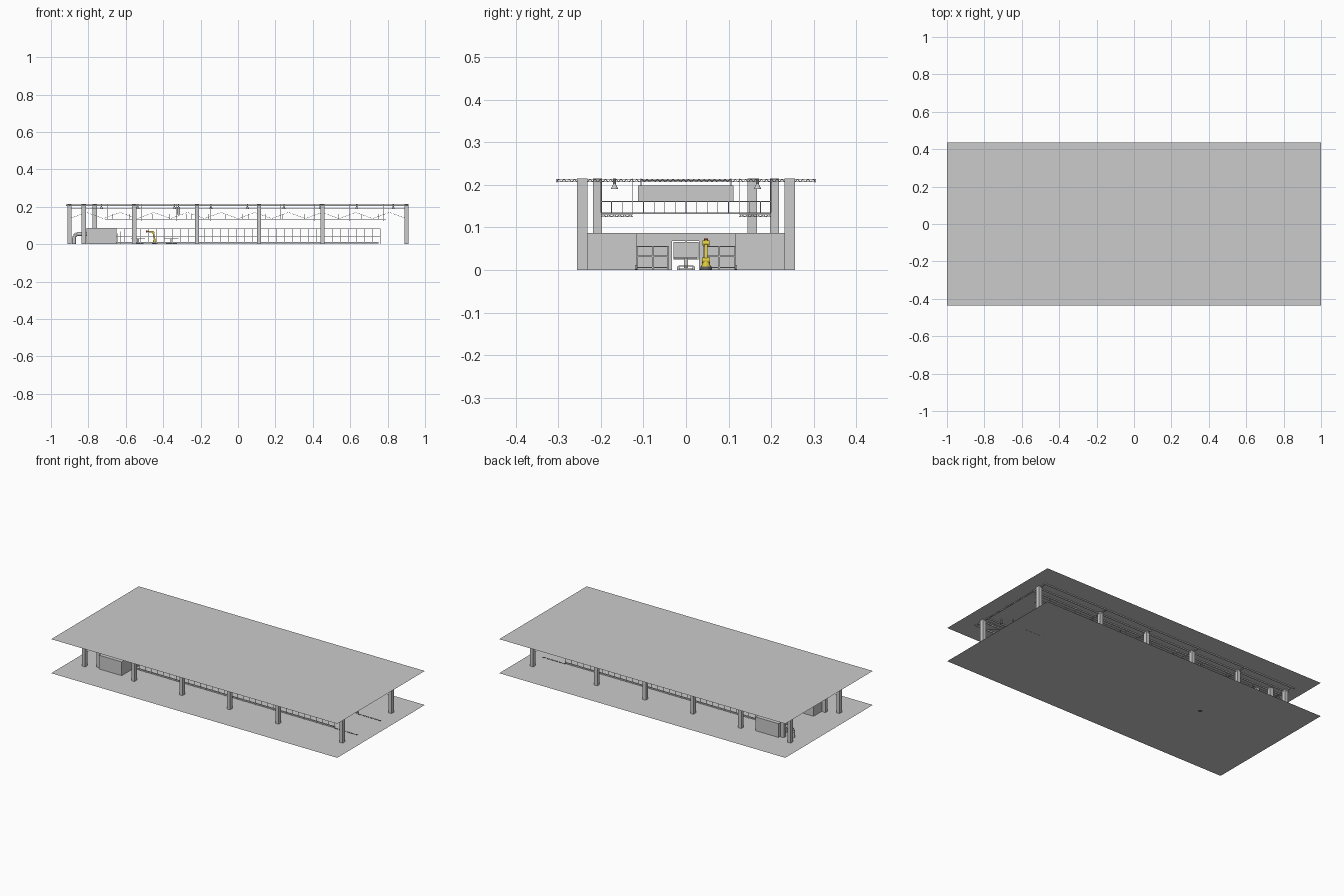
import bpy, bmesh, math
from mathutils import Vector, Matrix

if "Cube" in bpy.data.objects:
    bpy.data.objects.remove(bpy.data.objects["Cube"])


def material(name, rgb):
    m = bpy.data.materials.new(name)
    m.diffuse_color = (*rgb, 1)
    m.use_nodes = True
    m.node_tree.nodes["Principled BSDF"].inputs["Base Color"].default_value = m.diffuse_color
    return m


YELLOW = material("yellow", (0.75, 0.6, 0.05))
RED = material("red", (0.6, 0.05, 0.04))
WHITE = material("white", (0.95, 0.95, 0.95))
DARK = material("dark", (0.12, 0.12, 0.12))


class Part:
    """Collects simple solids into one named object."""

    def __init__(self):
        self.bm = bmesh.new()

    def box(self, x0, x1, y0, y1, z0, z1):
        m = Matrix.Translation(((x0 + x1) / 2, (y0 + y1) / 2, (z0 + z1) / 2))
        m = m @ Matrix.Diagonal((x1 - x0, y1 - y0, z1 - z0, 1))
        bmesh.ops.create_cube(self.bm, size=1, matrix=m)

    def bar(self, a, b, w=0.002):
        a, b = Vector(a), Vector(b)
        d = b - a
        m = Matrix.Translation((a + b) / 2) @ d.to_track_quat('Z', 'Y').to_matrix().to_4x4()
        bmesh.ops.create_cube(self.bm, size=1, matrix=m @ Matrix.Diagonal((w, w, d.length, 1)))

    def cone(self, a, b, r1, r2, n=12):
        a, b = Vector(a), Vector(b)
        d = b - a
        m = Matrix.Translation((a + b) / 2) @ d.to_track_quat('Z', 'Y').to_matrix().to_4x4()
        bmesh.ops.create_cone(self.bm, cap_ends=True, segments=n, radius1=r1,
                              radius2=r2, depth=d.length, matrix=m)

    def zigzag(self, a, b, up, n, w=0.0015):
        """Lattice beam: two chords joined by diagonals."""
        a, b, up = Vector(a), Vector(b), Vector(up)
        self.bar(a, b, w)
        self.bar(a + up, b + up, w)
        for i in range(n):
            p, q = a.lerp(b, i / n), a.lerp(b, (i + 1) / n)
            mid = (p + q) / 2 + up
            self.bar(p, mid, w)
            self.bar(mid, q, w)

    def done(self, name, mat=None):
        me = bpy.data.meshes.new(name)
        self.bm.to_mesh(me)
        self.bm.free()
        ob = bpy.data.objects.new(name, me)
        bpy.context.collection.objects.link(ob)
        if mat:
            me.materials.append(mat)
        return ob


# Floor and roof: thin sheets
for name, z in (("floor", 0.0), ("roof", 0.215)):
    p = Part()
    bmesh.ops.create_grid(p.bm, x_segments=1, y_segments=1, size=1,
                          matrix=Matrix.Translation((0, 0, z)) @ Matrix.Diagonal((1, 0.437, 1, 1)))
    p.done(name)

# Main columns, both long sides
COLS = (-0.9, -0.555, -0.22, 0.113, 0.452, 0.9)
p = Part()
for x in COLS:
    for s in (-1, 1):
        p.box(x - 0.011, x + 0.011, s * 0.244 - 0.012, s * 0.244 + 0.012, 0, 0.215)
p.done("columns")

# Inner columns at the left end
p = Part()
for x, y in ((-0.825, -0.208), (-0.825, 0.208), (-0.767, 0.156)):
    p.box(x - 0.012, x + 0.012, y - 0.011, y + 0.011, 0, 0.215)
p.done("inner_columns")

# Two cabins and the wall with an opening between them
p = Part()
for s in (-1, 1):
    y0, y1 = sorted((s * 0.117, s * 0.233))
    p.box(-0.81, -0.65, y0, y1, 0, 0.087)
p.done("cabins")
p = Part()
p.box(-0.66, -0.652, -0.117, -0.033, 0, 0.087)
p.box(-0.66, -0.652, 0.03, 0.117, 0, 0.087)
p.box(-0.66, -0.652, -0.033, 0.03, 0.068, 0.087)
p.done("end_wall")

# Gate frames in front of the wall
p = Part()
for s in (-1, 1):
    for y in (0.042, 0.078, 0.115):
        p.bar((-0.645, s * y, 0), (-0.645, s * y, 0.055), 0.003)
    for z in (0.006, 0.032, 0.055):
        p.bar((-0.645, s * 0.04, z), (-0.645, s * 0.117, z), 0.003)
p.done("gates")

# Long fences along both sides of the line
p = Part()
for s in (-1, 1):
    y = s * 0.117
    p.box(-0.65, 0.75, y - 0.003, y + 0.003, 0.004, 0.012)
    p.bar((-0.65, y, 0.083), (0.76, y, 0.083))
    p.bar((-0.65, y, 0.04), (0.76, y, 0.04), 0.0012)
    for i in range(34):
        x = -0.65 + 1.41 * i / 33
        p.bar((x, y, 0), (x, y, 0.083))
p.done("fences")

# Dashed floor lines continuing past the fences
p = Part()
for s in (-1, 1):
    for i in range(6):
        x = 0.76 + i * 0.028
        p.box(x, x + 0.018, s * 0.117 - 0.003, s * 0.117 + 0.003, 0, 0.002)
p.done("floor_dashes", DARK)

# Roof beams: lattice across, chords along
p = Part()
for x in COLS:
    p.zigzag((x, -0.305, 0.207), (x, 0.305, 0.207), (0, 0, 0.006), 50)
for y in (-0.303, -0.244, -0.2, 0.2, 0.244, 0.303):
    p.box(-0.92, 0.91, y - 0.0015, y + 0.0015, 0.205, 0.212)
for y in (-0.2, 0.2):
    p.bar((-0.9, y, 0.19), (0.9, y, 0.19))
p.done("roof_beams")

# Side trusses at gallery height
p = Part()
for s in (-1, 1):
    p.zigzag((-0.9, s * 0.2, 0.137), (0.9, s * 0.2, 0.137), (0, 0, 0.033), 10)
p.done("side_trusses")

# Hanging galleries with railings, joined at both ends
p = Part()
r = Part()
for s in (-1, 1):
    y0, y1 = sorted((s * 0.125, s * 0.2))
    p.box(-0.7, 0.78, y0, y1, 0.131, 0.135)
    for i in range(9):
        x = -0.7 + 1.48 * i / 8
        p.zigzag((x, y0, 0.125), (x, y1, 0.125), (0, 0, 0.005), 6)
        r.bar((x, s * 0.125, 0.135), (x, s * 0.125, 0.215))
        r.bar((x, s * 0.2, 0.135), (x, s * 0.2, 0.215))
    for z in (0.148, 0.161):
        r.bar((-0.7, s * 0.125, z), (0.78, s * 0.125, z), 0.0015)
    for i in range(50):
        x = -0.7 + 1.48 * i / 49
        r.bar((x, s * 0.125, 0.135), (x, s * 0.125, 0.161), 0.001)
for x in (-0.7, 0.78):
    p.box(x - 0.01, x + 0.01, -0.2, 0.2, 0.132, 0.135)
    r.bar((x, -0.2, 0.161), (x, 0.2, 0.161))
    for i in range(17):
        y = -0.2 + 0.025 * i
        r.bar((x, y, 0.135), (x, y, 0.161), 0.0015)
p.done("galleries")
r.done("gallery_railings")

# Hanging screen with its frame
p = Part()
p.box(-0.326, -0.31, -0.113, 0.112, 0.16, 0.198)
for y in (-0.106, 0.106):
    p.bar((-0.318, y, 0.19), (-0.318, y, 0.215), 0.003)
p.bar((-0.318, -0.106, 0.21), (-0.318, 0.106, 0.21), 0.003)
p.done("hanging_screen")

# Pendant lamps
p = Part()
for i in range(9):
    x = -0.73 + 0.195 * i
    for s in (-1, 1):
        y = s * 0.168
        p.cone((x, y, 0.2), (x, y, 0.215), 0.003, 0.003, 8)
        p.cone((x, y, 0.19), (x, y, 0.202), 0.009, 0.003)
p.done("lamps")

# Elbow duct at the left end
p = Part()
pts = [(-0.877, 0.0), (-0.877, 0.035)]
pts += [(-0.852 - 0.025 * math.cos(t), 0.035 + 0.02 * math.sin(t))
        for t in (math.pi / 8 * k for k in range(1, 5))] + [(-0.81, 0.055)]
for a, b in zip(pts, pts[1:]):
    p.cone((a[0], 0.18, a[1]), (b[0], 0.18, b[1]), 0.01, 0.01)
p.done("elbow_duct")

# Work tables on the line
p = Part()
for x in (-0.535, -0.355):
    p.box(x - 0.038, x + 0.038, -0.028, 0.026, 0.027, 0.031)
    p.box(x - 0.006, x + 0.006, -0.005, 0.005, 0.005, 0.027)
    for s in (-1, 1):
        p.box(x - 0.03, x + 0.03, s * 0.018 - 0.003, s * 0.018 + 0.003, 0, 0.008)
    p.box(x - 0.03, x + 0.03, -0.018, 0.018, 0.008, 0.011)
p.done("work_tables")

# White double board
p = Part()
for s in (-1, 1):
    p.box(-0.632, -0.628, s * 0.015 - 0.014, s * 0.015 + 0.014, 0.025, 0.066)
p.done("white_boards", WHITE)
p = Part()
p.bar((-0.63, 0, 0), (-0.63, 0, 0.068), 0.002)
p.bar((-0.63, -0.02, 0.002), (-0.63, 0.02, 0.002), 0.004)
p.done("board_stand")

# Robot arm
X, Y = -0.445, 0.047
p = Part()
p.cone((X, Y, 0), (X, Y, 0.008), 0.014, 0.013, 16)
p.done("robot_base", DARK)
p = Part()
p.cone((X, Y, 0.008), (X, Y, 0.02), 0.011, 0.008, 16)
p.cone((X, Y - 0.009, 0.022), (X, Y + 0.009, 0.022), 0.007, 0.007, 16)
p.bar((X, Y, 0.022), (X - 0.008, Y, 0.062), 0.008)
p.cone((X - 0.008, Y - 0.008, 0.063), (X - 0.008, Y + 0.008, 0.063), 0.006, 0.006, 16)
p.bar((X - 0.008, Y, 0.066), (X - 0.04, Y, 0.068), 0.007)
p.done("robot_arm", YELLOW)
p = Part()
p.box(X - 0.047, X - 0.039, Y - 0.005, Y + 0.005, 0.062, 0.074)
p.done("robot_head", RED)
